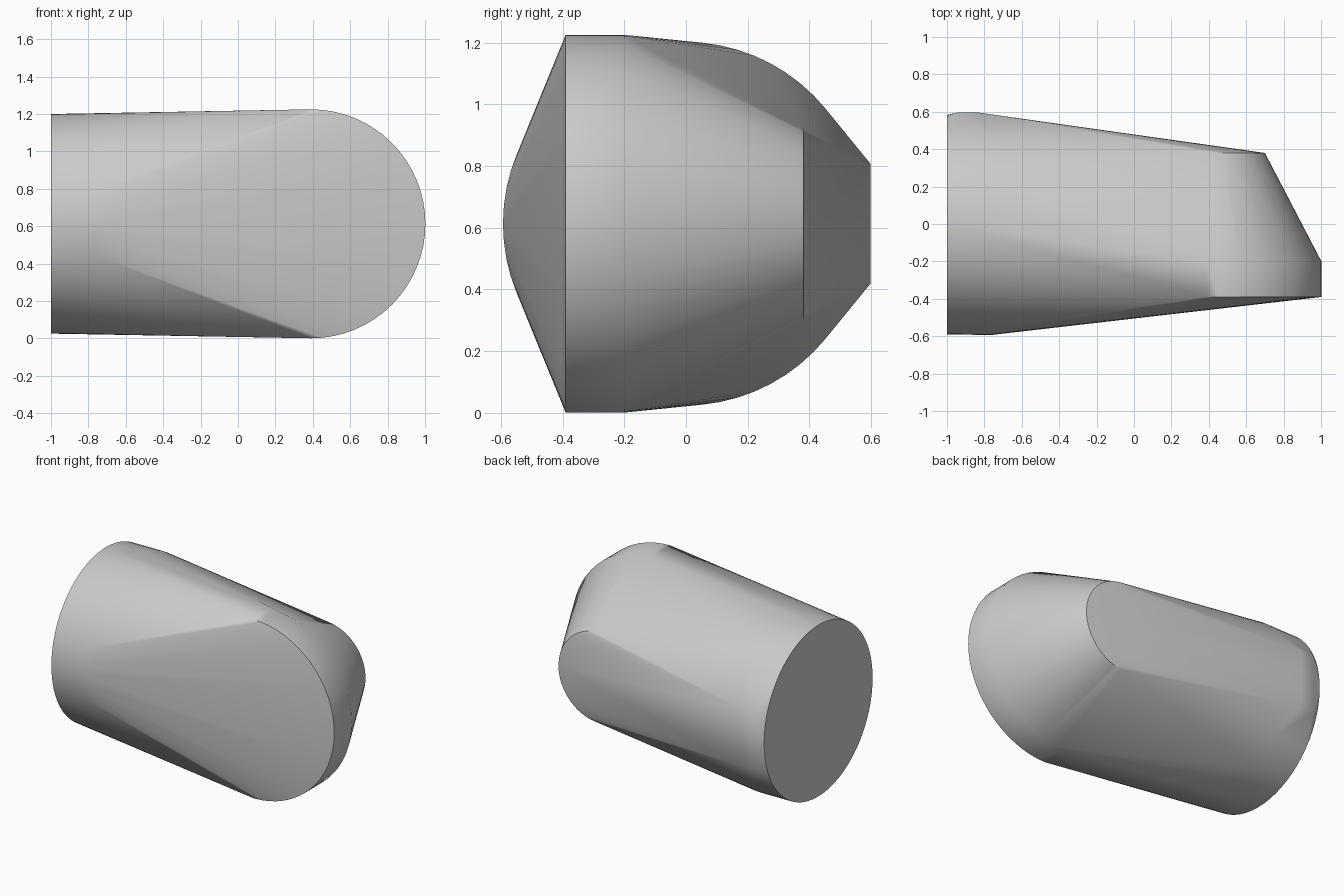
import bpy, bmesh
from math import sin, cos, pi, radians

if "Cube" in bpy.data.objects:
    bpy.data.objects.remove(bpy.data.objects["Cube"], do_unlink=True)

MID_Z = 0.613

# Plain grey finish
grey = bpy.data.materials.new("plain grey")
grey.use_nodes = True
colour = (0.6, 0.6, 0.6, 1)
grey.diffuse_color = colour
grey.node_tree.nodes["Principled BSDF"].inputs["Base Color"].default_value = colour


def end_disc(x, radius, steps=64):
    """Full circle facing along x."""
    return [(x, -0.004 + radius * cos(2 * pi * i / steps), MID_Z + radius * sin(2 * pi * i / steps))
            for i in range(steps)]


def nose_arc(y, radius, steps=32):
    """Half circle facing along y, bulging towards +x."""
    return [(0.39 + radius * sin(pi * i / steps), y, MID_Z + radius * cos(pi * i / steps))
            for i in range(steps + 1)]


# Short round collar, thick rounded nose, smaller rear nose face
points = end_disc(-1, 0.587) + end_disc(-0.76, 0.589)
points += nose_arc(-0.39, 0.612) + nose_arc(-0.2, 0.612) + nose_arc(0.38, 0.31)
# Small flat pad on the rear beside the collar
points += [(x, 0.597, MID_Z + side * 0.195) for x in (-0.94, -0.84) for side in (-1, 1)]

# Wrap the sections in one tapering skin
bm = bmesh.new()
for p in points:
    bm.verts.new(p)
hull = bmesh.ops.convex_hull(bm, input=bm.verts)
spare = {v for v in hull["geom_interior"] + hull["geom_unused"] if isinstance(v, bmesh.types.BMVert)}
bmesh.ops.delete(bm, geom=list(spare), context="VERTS")
bmesh.ops.dissolve_limit(bm, angle_limit=radians(0.3), verts=bm.verts, edges=bm.edges)
bmesh.ops.recalc_face_normals(bm, faces=bm.faces)

mesh = bpy.data.meshes.new("tapered_body")
bm.to_mesh(mesh)
bm.free()
mesh.materials.append(grey)
body = bpy.data.objects.new("tapered_body", mesh)
bpy.context.collection.objects.link(body)
bpy.context.view_layer.objects.active = body
body.select_set(True)
bpy.ops.object.shade_smooth_by_angle(angle=radians(30))
